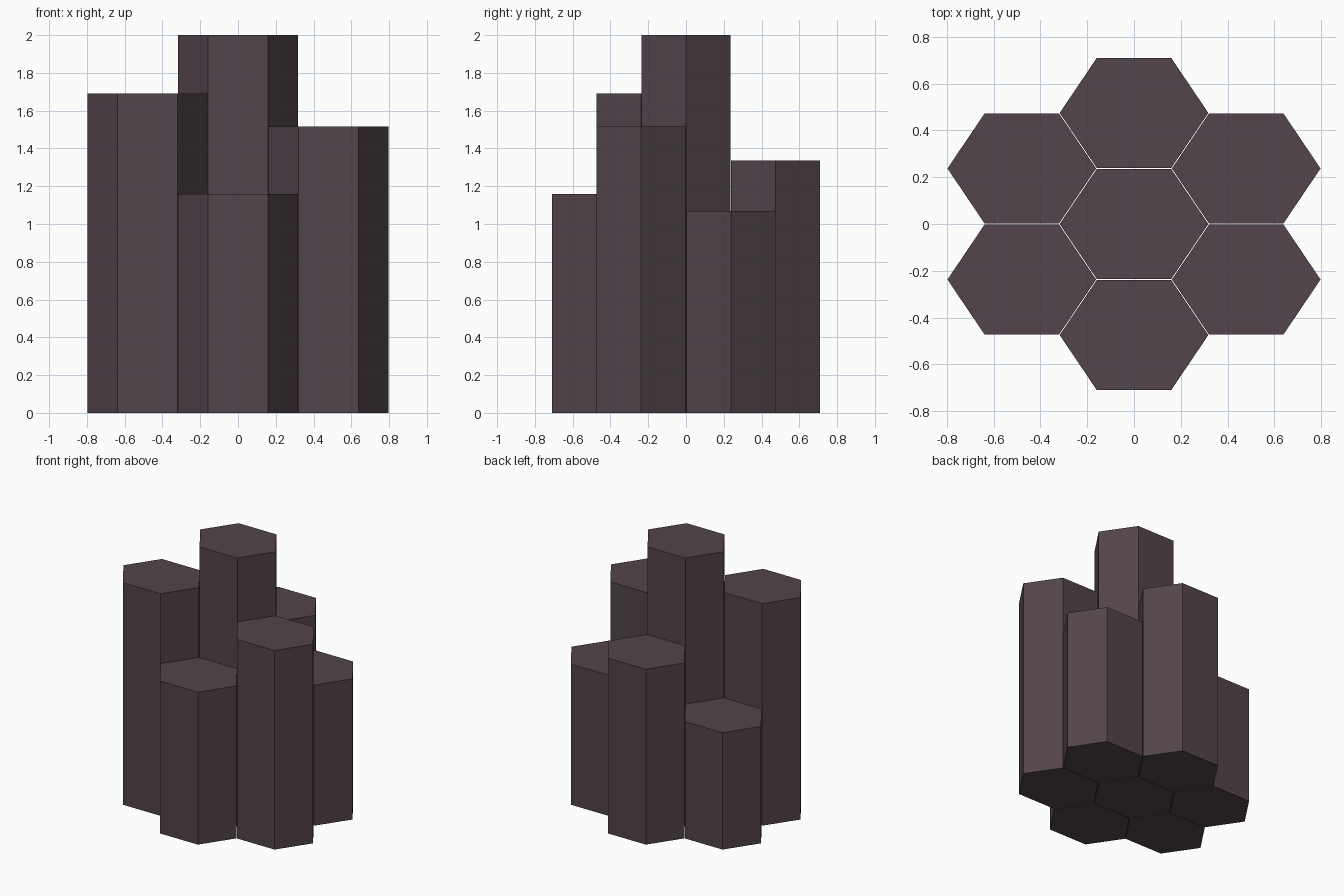
import bpy
import bmesh
import math

cube = bpy.data.objects.get("Cube")
if cube:
    bpy.data.objects.remove(cube, do_unlink=True)

# Dark stone colour
stone = bpy.data.materials.new("dark_plum_stone")
stone.use_nodes = True
colour = (0.085, 0.058, 0.070, 1.0)
stone.diffuse_color = colour
bsdf = stone.node_tree.nodes["Principled BSDF"]
bsdf.inputs["Base Color"].default_value = colour
bsdf.inputs["Roughness"].default_value = 0.9

RADIUS = 0.318          # half width across the corners
HALF_DEPTH = 0.2355     # half depth across the flats
STEP_X, STEP_Y = 0.48, 0.2375


def hex_column(name, x, y, height):
    """Closed six-sided prism standing on the ground."""
    bm = bmesh.new()
    squash = HALF_DEPTH / math.sin(math.pi / 3)
    ring = [bm.verts.new((RADIUS * math.cos(i * math.pi / 3),
                          squash * math.sin(i * math.pi / 3), 0))
            for i in range(6)]
    base = bm.faces.new(ring)
    top = bmesh.ops.extrude_face_region(bm, geom=[base], use_keep_orig=True)["geom"]
    bmesh.ops.translate(bm, vec=(0, 0, height),
                        verts=[g for g in top if isinstance(g, bmesh.types.BMVert)])
    bmesh.ops.recalc_face_normals(bm, faces=bm.faces)
    mesh = bpy.data.meshes.new(name)
    bm.to_mesh(mesh)
    bm.free()
    mesh.materials.append(stone)
    column = bpy.data.objects.new(name, mesh)
    column.location = (x, y, 0)
    bpy.context.collection.objects.link(column)


# Column cluster: grid column, grid row, height
columns = {
    "centre_column": (0, 0, 2.0),
    "front_column": (0, -2, 1.16),
    "back_column": (0, 2, 1.335),
    "front_right_column": (-1, -1, 1.69),
    "front_left_column": (1, -1, 1.515),
    "back_right_column": (-1, 1, 0.89),
    "back_left_column": (1, 1, 1.07),
}
for name, (col, row, height) in columns.items():
    hex_column(name, col * STEP_X, row * STEP_Y, height)
